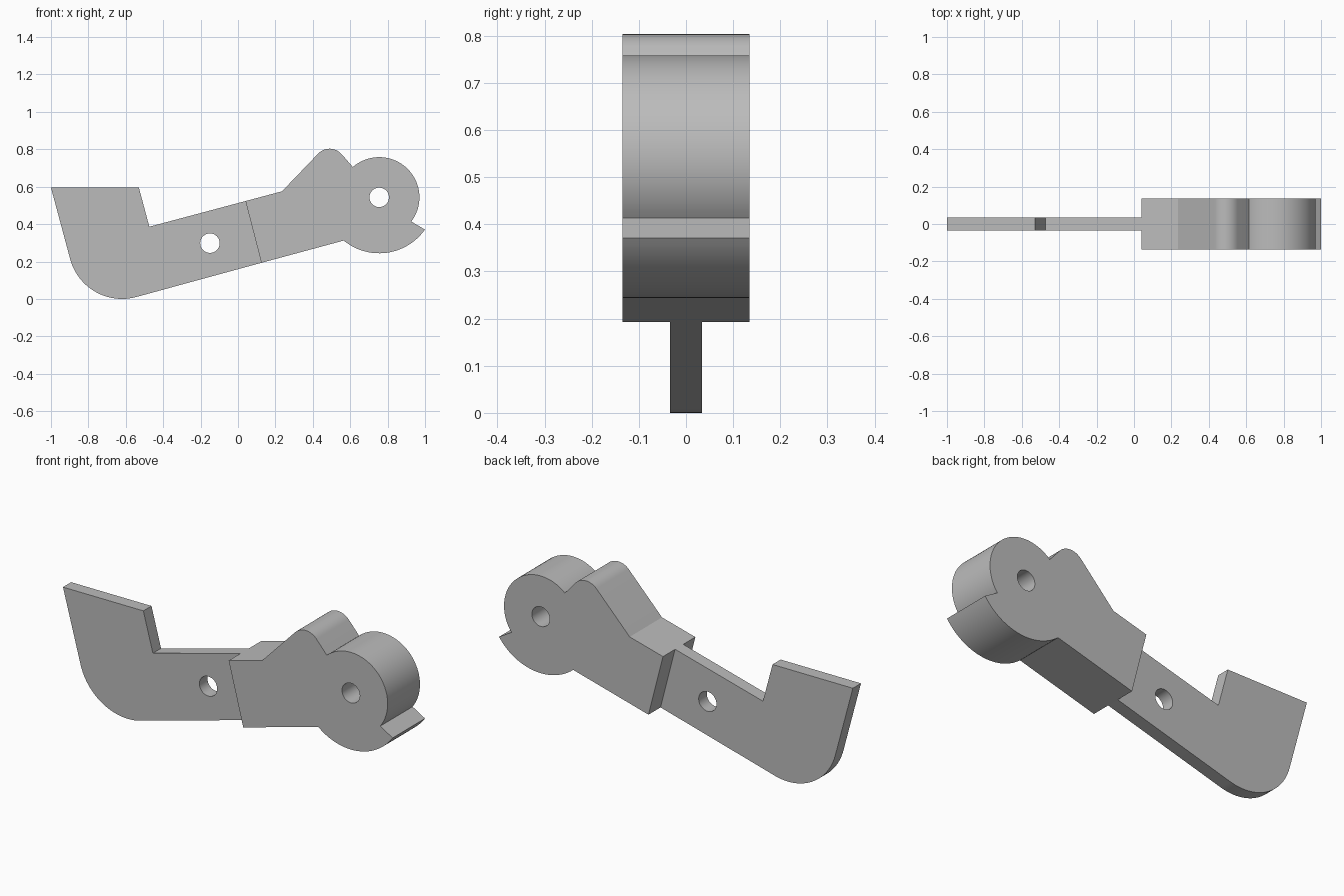
import bpy
import bmesh
from math import cos, sin, radians, pi

cube = bpy.data.objects.get("Cube")
if cube:
    bpy.data.objects.remove(cube, do_unlink=True)

grey = bpy.data.materials.new("plain grey")
grey.use_nodes = True
colour = (0.5, 0.5, 0.5, 1)
grey.diffuse_color = colour
grey.node_tree.nodes["Principled BSDF"].inputs["Base Color"].default_value = colour


def arc(cx, cz, r, start, end, steps=24):
    """Points along an arc, angles in degrees."""
    angles = [radians(start + (end - start) * i / steps) for i in range(steps + 1)]
    return [(cx + r * cos(a), cz + r * sin(a)) for a in angles]


def extruded_part(name, outline, hole, half_depth):
    """Outline with a round hole, extruded evenly along y."""
    curve = bpy.data.curves.new(name, "CURVE")
    curve.dimensions = "2D"
    curve.fill_mode = "BOTH"
    curve.extrude = half_depth
    for points in (outline, arc(*hole, 0, 360, 48)[:-1]):
        spline = curve.splines.new("POLY")
        spline.points.add(len(points) - 1)
        for point, (x, z) in zip(spline.points, points):
            point.co = (x, z, 0, 1)
        spline.use_cyclic_u = True
    obj = bpy.data.objects.new(name, curve)
    obj.rotation_euler.x = pi / 2
    bpy.context.collection.objects.link(obj)

    bpy.ops.object.select_all(action="DESELECT")
    obj.select_set(True)
    bpy.context.view_layer.objects.active = obj
    bpy.ops.object.convert(target="MESH")
    obj = bpy.context.object
    bpy.ops.object.transform_apply(location=False, rotation=True, scale=False)

    # Weld the caps to the walls
    bm = bmesh.new()
    bm.from_mesh(obj.data)
    bmesh.ops.remove_doubles(bm, verts=bm.verts, dist=0.0001)
    bmesh.ops.recalc_face_normals(bm, faces=bm.faces)
    bm.to_mesh(obj.data)
    bm.free()
    obj.data.materials.clear()
    obj.data.materials.append(grey)
    bpy.ops.object.shade_smooth_by_angle(angle=radians(25))


# Shared slanted joint between the two parts
joint_top, joint_bottom = (0.04, 0.523), (0.125, 0.193)

# Thin hooked plate with a rounded heel
plate = [(-1, 0.595), (-0.53, 0.595), (-0.474, 0.386), joint_top, joint_bottom]
plate += arc(-0.62, 0.287, 0.287, 285, 195)
extruded_part("thin_plate", plate, (-0.15, 0.298, 0.052), 0.034)

# Thick head: rounded bump, round boss, then the stepped cam below it
boss = (0.755, 0.543)
head = [joint_bottom, joint_top, (0.235, 0.575)]
head += arc(0.49, 0.718, 0.085, 136, 42, 16)
head += arc(*boss, 0.215, 131, -37, 40)
head += arc(*boss, 0.299, -35.2, -129.4, 30)
extruded_part("thick_head", head, (*boss, 0.052), 0.135)
